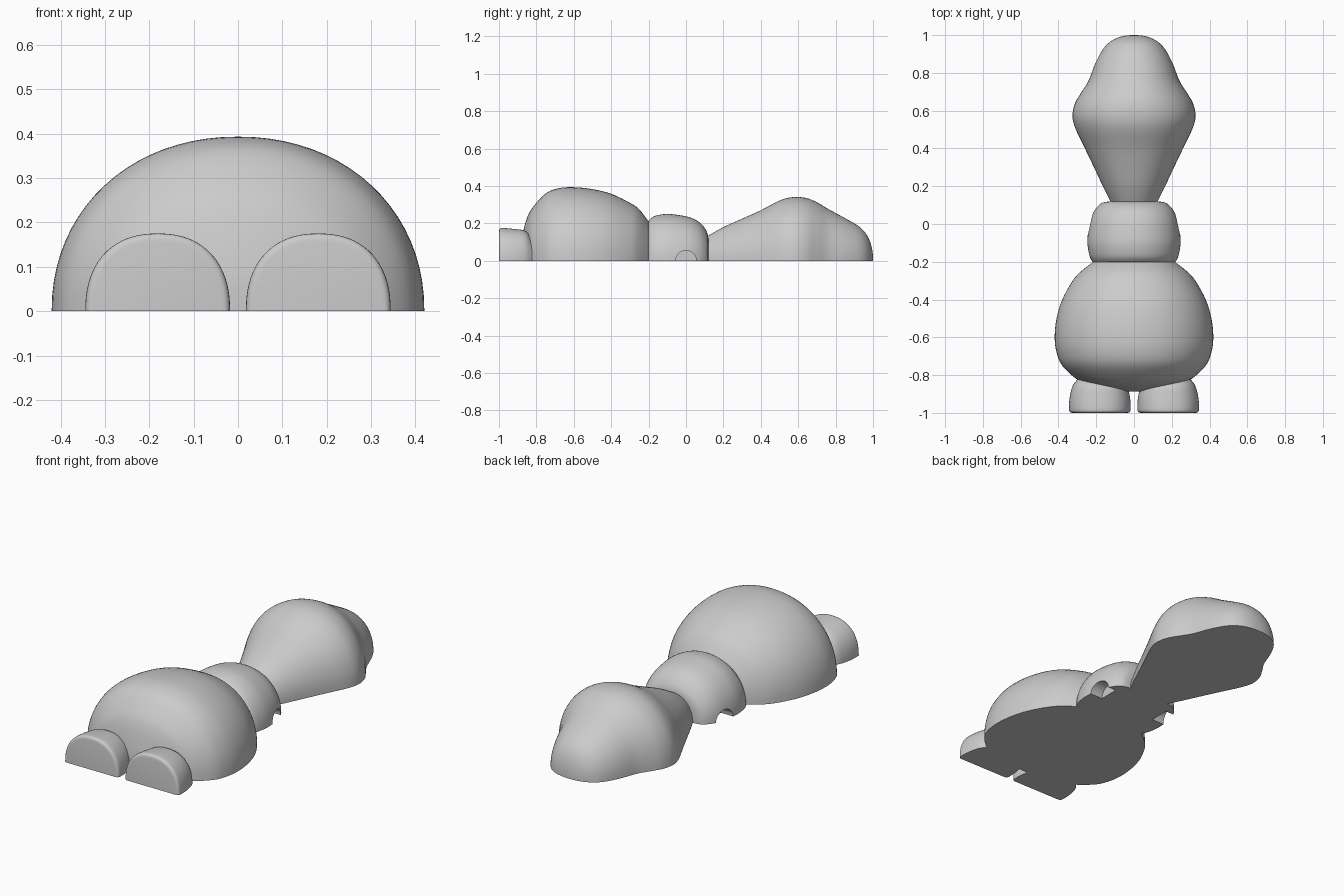
import bpy, bmesh, math
from mathutils import Vector

cube = bpy.data.objects.get("Cube")
if cube:
    bpy.data.objects.remove(cube, do_unlink=True)

grey = bpy.data.materials.new("plain grey")
grey.use_nodes = True
colour = (0.6, 0.6, 0.6, 1)
grey.diffuse_color = colour
grey.node_tree.nodes["Principled BSDF"].inputs["Base Color"].default_value = colour


def refine(rows, steps=4):
    """Catmull-Rom curve through the section rows."""
    pts = [Vector(r) for r in rows]
    pts = [pts[0]] + pts + [pts[-1]]
    out = []
    for a, b, c, d in zip(pts, pts[1:], pts[2:], pts[3:]):
        for i in range(steps):
            t = i / steps
            out.append(b + (c - a) * (t / 2) + (a * 2 - b * 5 + c * 4 - d) * (t * t / 2)
                       + (b * 3 - a - c * 3 + d) * (t ** 3 / 2))
    return out + [pts[-1]]


def half_loft(name, rows, power=2.0, x=0.0, segments=40, angle=50):
    """Loft flat-bottomed half ellipses along y; rows are (y, half width, height)."""
    bm = bmesh.new()
    rings = []
    for y, w, h in refine(rows):
        ring = []
        for i in range(segments + 1):
            a = math.pi * i / segments
            c, s = math.cos(a), max(math.sin(a), 0)
            if i == segments:
                s = 0
            px = math.copysign(abs(c) ** (2 / power), c) * w
            ring.append(bm.verts.new((x + px, y, s ** (2 / power) * h)))
        rings.append(ring)
    for r, q in zip(rings, rings[1:]):
        for i in range(segments + 1):
            j = (i + 1) % (segments + 1)
            bm.faces.new((r[i], r[j], q[j], q[i]))
    bm.faces.new(rings[0])
    bm.faces.new(rings[-1])
    bmesh.ops.recalc_face_normals(bm, faces=bm.faces)
    mesh = bpy.data.meshes.new(name)
    bm.to_mesh(mesh)
    bm.free()
    obj = bpy.data.objects.new(name, mesh)
    bpy.context.collection.objects.link(obj)
    mesh.materials.append(grey)
    smooth(obj, angle)
    return obj


def smooth(obj, angle):
    bpy.ops.object.select_all(action='DESELECT')
    obj.select_set(True)
    bpy.context.view_layer.objects.active = obj
    bpy.ops.object.shade_smooth_by_angle(angle=math.radians(angle))


# Large lower body
half_loft("lower_body", [
    (-0.888, 0.02, 0.02), (-0.885, 0.08, 0.08), (-0.87, 0.16, 0.16),
    (-0.85, 0.235, 0.23), (-0.82, 0.305, 0.285), (-0.75, 0.38, 0.36),
    (-0.68, 0.41, 0.388), (-0.6, 0.42, 0.393), (-0.5, 0.41, 0.383),
    (-0.4, 0.38, 0.358), (-0.3, 0.325, 0.31), (-0.25, 0.28, 0.275),
    (-0.2, 0.215, 0.21)], power=2.1)

# Middle torso
torso = half_loft("torso", [
    (-0.2, 0.22, 0.215), (-0.17, 0.235, 0.238), (-0.11, 0.246, 0.25),
    (-0.05, 0.244, 0.246), (0.02, 0.232, 0.232), (0.07, 0.21, 0.207),
    (0.1, 0.185, 0.175), (0.115, 0.16, 0.145), (0.12, 0.12, 0.11)], power=2.1)

# Arm sockets cut into both sides of the torso
for side in (-1, 1):
    bpy.ops.mesh.primitive_cylinder_add(vertices=32, radius=0.055, depth=0.2,
                                        location=(side * 0.27, 0, 0),
                                        rotation=(0, math.pi / 2, 0))
    cutter = bpy.context.object
    cutter.name = "socket_cutter"
    cutter.hide_render = True
    cutter.data.materials.append(grey)
    cut = torso.modifiers.new("socket", 'BOOLEAN')
    cut.operation, cut.solver, cut.object = 'DIFFERENCE', 'EXACT', cutter
    bpy.context.view_layer.objects.active = torso
    bpy.ops.object.modifier_apply(modifier=cut.name)
    bpy.data.objects.remove(cutter, do_unlink=True)
smooth(torso, 50)

# Head, wide at the cheeks and tapering to the crown
half_loft("head", [
    (0.12, 0.125, 0.135), (0.2, 0.165, 0.18), (0.3, 0.212, 0.225),
    (0.4, 0.26, 0.27), (0.5, 0.308, 0.322), (0.57, 0.326, 0.34),
    (0.64, 0.312, 0.336), (0.7, 0.277, 0.313), (0.76, 0.24, 0.277),
    (0.85, 0.205, 0.228), (0.92, 0.168, 0.187), (0.96, 0.133, 0.148),
    (0.985, 0.09, 0.1), (0.997, 0.045, 0.05), (1.0, 0.01, 0.01)], power=2.1)

# Feet
for side, label in ((1, "left"), (-1, "right")):
    half_loft(label + "_foot", [
        (-1.0, 0.145, 0.157), (-0.996, 0.157, 0.17), (-0.98, 0.163, 0.175),
        (-0.92, 0.16, 0.17), (-0.86, 0.145, 0.16), (-0.83, 0.125, 0.13),
        (-0.8, 0.1, 0.1)], power=2.3, x=side * 0.181, angle=60)
